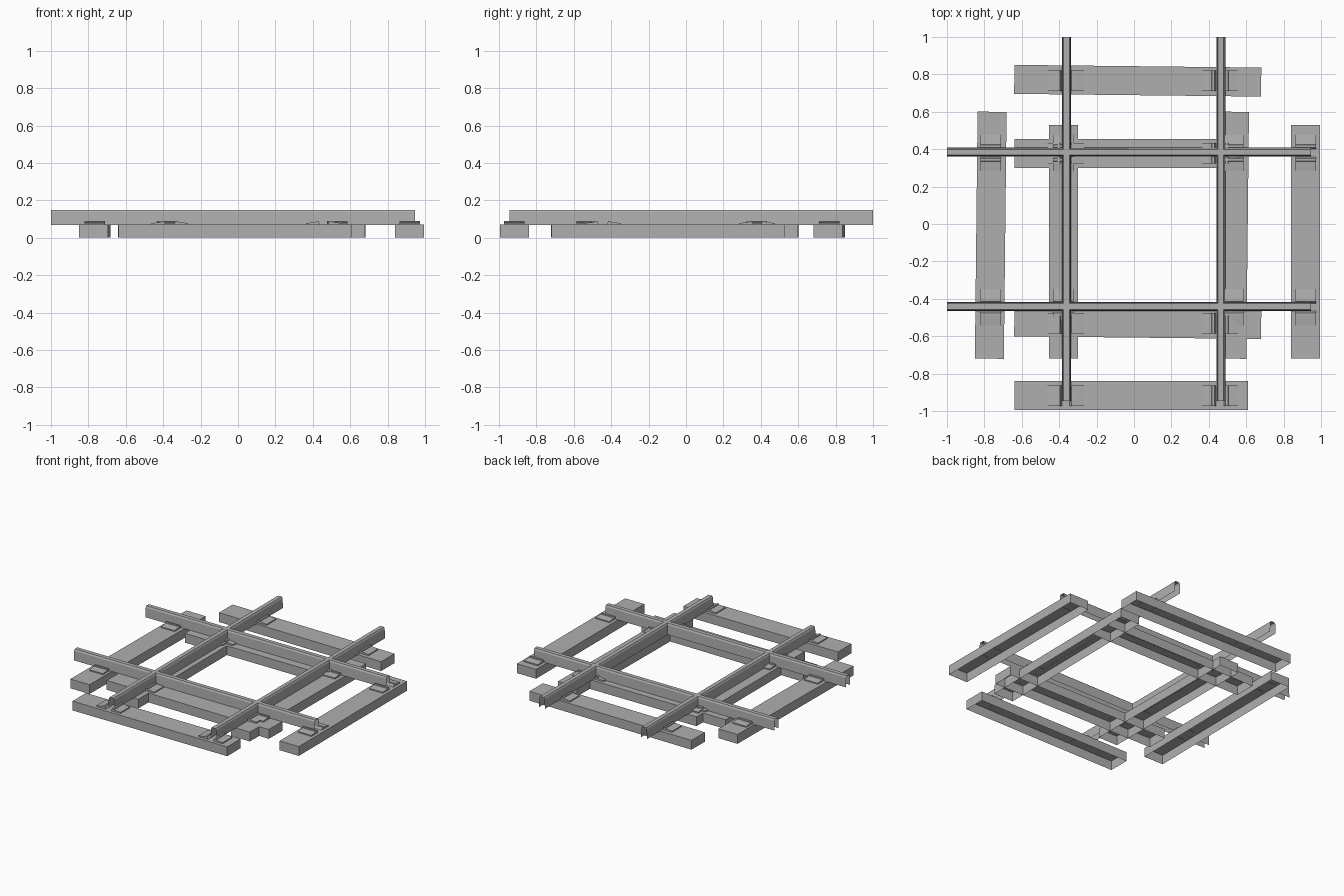
import bpy, bmesh
from mathutils import Matrix, Vector

if "Cube" in bpy.data.objects:
    bpy.data.objects.remove(bpy.data.objects["Cube"])

grey = bpy.data.materials.new("plain grey")
grey.diffuse_color = (0.43, 0.43, 0.43, 1)
grey.use_nodes = True
grey.node_tree.nodes["Principled BSDF"].inputs["Base Color"].default_value = grey.diffuse_color

# second track is the first one turned a quarter turn and shifted in y
TRACKS = {"long": Matrix.Identity(4),
          "cross": Matrix.Translation((0, -0.08, 0)) @ Matrix.Rotation(1.5707963, 4, 'Z')}
RAILS = (-0.361, 0.464)                      # rail centre x
SLEEPERS = ((-0.918, 0.61, 0), (-0.53, 0.68, -0.011),
            (0.378, 0.61, 0), (0.766, 0.68, -0.011))  # y, right end, turn


def add(name, bm, matrix):
    bmesh.ops.transform(bm, matrix=matrix, verts=bm.verts)
    mesh = bpy.data.meshes.new(name)
    bm.to_mesh(mesh)
    bm.free()
    mesh.materials.append(grey)
    bpy.context.collection.objects.link(bpy.data.objects.new(name, mesh))


def sweep(profile, y0, y1, closed):
    """Extrude an x-z profile along y; closed profiles get end caps."""
    bm = bmesh.new()
    a = [bm.verts.new((x, y0, z)) for x, z in profile]
    b = [bm.verts.new((x, y1, z)) for x, z in profile]
    n = len(profile)
    for i in range(n if closed else n - 1):
        j = (i + 1) % n
        bm.faces.new((a[i], a[j], b[j], b[i]))
    if closed:
        bm.faces.new(a[::-1])
        bm.faces.new(b)
        bmesh.ops.recalc_face_normals(bm, faces=bm.faces)
    else:
        bmesh.ops.reverse_faces(bm, faces=bm.faces)
        top = max(bm.faces, key=lambda f: f.calc_center_median().z)
        top.normal_update()
        if top.normal.z < 0:
            bmesh.ops.reverse_faces(bm, faces=bm.faces)
    return bm


def sleeper(name, y, right, turn, matrix):
    # box without a bottom
    bm = bmesh.new()
    left = -0.64
    bmesh.ops.create_cube(bm, size=1, matrix=Matrix.Translation(((left + right) / 2, y, 0.036))
                          @ Matrix.Rotation(turn, 4, 'Z')
                          @ Matrix.Diagonal((right - left, 0.155, 0.068, 1)))
    low = min(bm.faces, key=lambda f: f.calc_center_median().z)
    bmesh.ops.delete(bm, geom=[low], context='FACES_ONLY')
    add(name, bm, matrix)


# open rail skin, narrow head over slightly flared sides
rail = [(-0.024, 0.069), (-0.021, 0.138), (-0.015, 0.149),
        (0.015, 0.149), (0.021, 0.138), (0.024, 0.069)]
# clip wedge: low outside, higher lip next to the rail
clip = [(0.097, 0.068), (0.097, 0.078), (0.045, 0.084), (0.043, 0.090),
        (0.030, 0.090), (0.026, 0.080), (0.020, 0.068)]

for track, m in TRACKS.items():
    for x in RAILS:
        add(track + "_rail", sweep(rail, -0.945, 1.0, False),
            m @ Matrix.Translation((x, 0, 0)))
    for y, right, turn in SLEEPERS:
        sleeper(track + "_sleeper", y, right, turn, m)
        for x in RAILS:
            for side in (1, -1):
                profile = [(px * side - 0.004, pz) for px, pz in clip]
                add(track + "_clip", sweep(profile, y - 0.055, y + 0.055, True),
                    m @ Matrix.Translation((x, 0, 0)))
